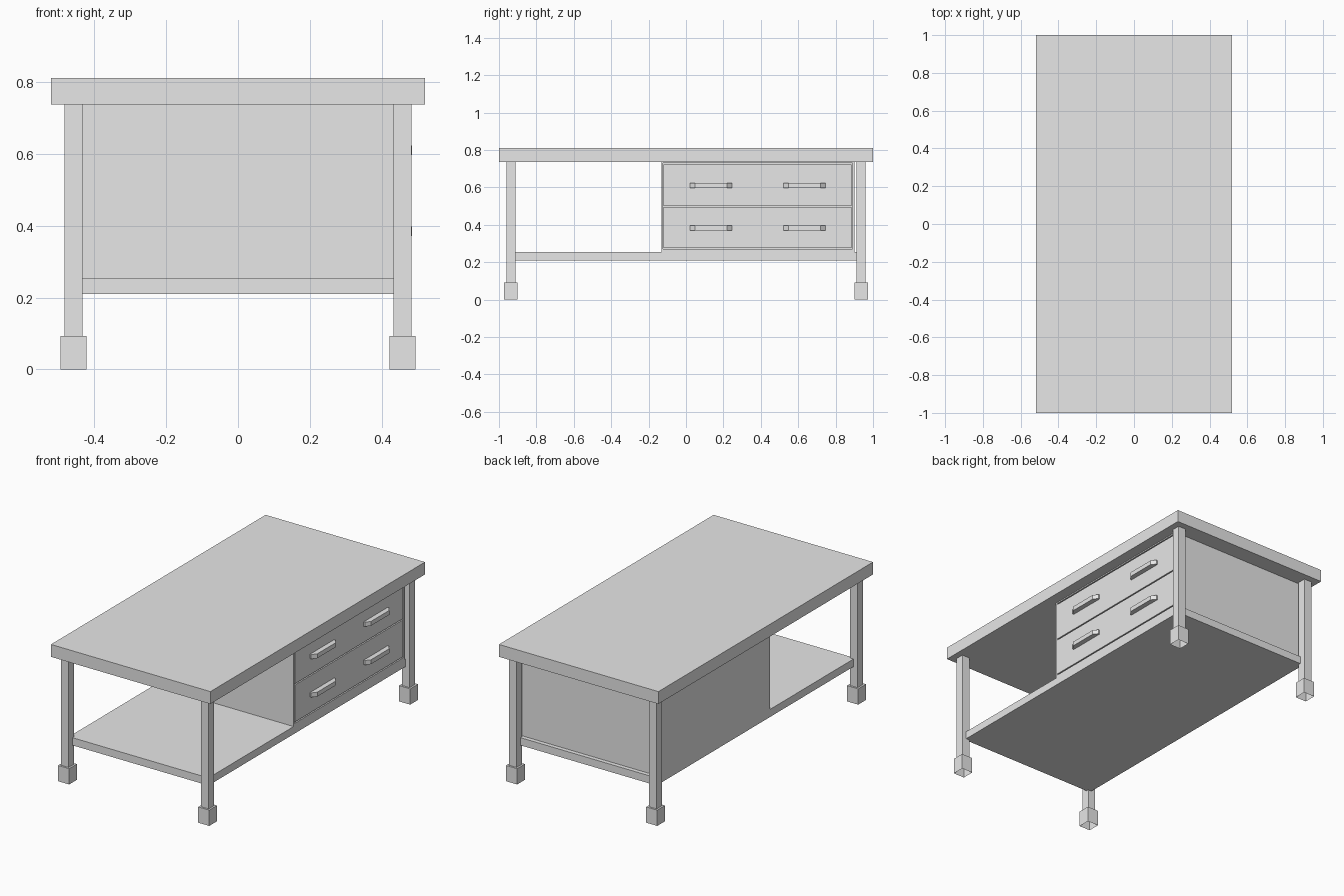
import bpy
import bmesh

cube = bpy.data.objects.get("Cube")
if cube:
    bpy.data.objects.remove(cube, do_unlink=True)

# Single plain finish
grey = bpy.data.materials.new("plain grey")
grey.use_nodes = True
color = (0.8, 0.8, 0.8, 1)
grey.diffuse_color = color
grey.node_tree.nodes["Principled BSDF"].inputs["Base Color"].default_value = color


def finish(name, bm):
    bmesh.ops.recalc_face_normals(bm, faces=bm.faces)
    mesh = bpy.data.meshes.new(name)
    bm.to_mesh(mesh)
    bm.free()
    mesh.materials.append(grey)
    obj = bpy.data.objects.new(name, mesh)
    bpy.context.collection.objects.link(obj)
    return obj


def box(name, x, y, z, open_bottom=False):
    """Box from (min, max) ranges on each axis."""
    bm = bmesh.new()
    bmesh.ops.create_cube(bm, size=1)
    for v in bm.verts:
        v.co = [r[0] if c < 0 else r[1] for c, r in zip(v.co, (x, y, z))]
    if open_bottom:
        low = min(bm.faces, key=lambda f: f.calc_center_median().z)
        bmesh.ops.delete(bm, geom=[low], context='FACES_ONLY')
    return finish(name, bm)


def handle(name, y, z):
    """Pull with slanted ends, drawn in plan and extruded upward."""
    plan = [(FACE - 0.005, -0.112), (FACE + 0.008, -0.112), (PULL, -0.085),
            (PULL, 0.085), (FACE + 0.008, 0.112), (FACE - 0.005, 0.112)]
    bm = bmesh.new()
    face = bm.faces.new([bm.verts.new((px, y + py, z - 0.013)) for px, py in plan])
    top = bmesh.ops.extrude_face_region(bm, geom=[face])["geom"]
    bmesh.ops.translate(bm, vec=(0, 0, 0.026),
                        verts=[g for g in top if isinstance(g, bmesh.types.BMVert)])
    return finish(name, bm)


FACE, PULL = 0.455, 0.484
SHELF_TOP, TOP_UNDER = 0.255, 0.737
CAB_FRONT, CAB_BACK = -0.132, 0.9

# Table top and lower shelf
box("table_top", (-0.52, 0.52), (-1, 1), (TOP_UNDER, 0.81))
box("lower_shelf", (-FACE, FACE), (-0.925, 0.925), (0.21, SHELF_TOP))

# Legs with hollow block feet
for sx, side in ((1, "left"), (-1, "right")):
    for sy, end in ((-1, "front"), (1, "back")):
        cx, cy = sx * 0.457, sy * 0.936
        box(f"{end}_{side}_leg", (cx - 0.025, cx + 0.025),
            (cy - 0.025, cy + 0.025), (0.093, TOP_UNDER))
        box(f"{end}_{side}_foot", (cx - 0.036, cx + 0.036),
            (cy - 0.036, cy + 0.036), (0, 0.093), open_bottom=True)

# Drawer cabinet body and its front frame
INNER = FACE - 0.014
box("cabinet_body", (-FACE, INNER), (CAB_FRONT, CAB_BACK), (SHELF_TOP, TOP_UNDER))
box("frame_front_post", (INNER, FACE), (CAB_FRONT, -0.122), (SHELF_TOP, TOP_UNDER))
box("frame_back_post", (INNER, FACE), (0.889, CAB_BACK), (SHELF_TOP, TOP_UNDER))
box("frame_bottom_rail", (INNER, FACE), (-0.122, 0.889), (SHELF_TOP, 0.27))
box("frame_top_rail", (INNER, FACE), (-0.122, 0.889), (0.73, TOP_UNDER))

# Drawers with two pulls each
for name, low, high, pull_z in (("lower", 0.277, 0.495, 0.384),
                                ("upper", 0.502, 0.723, 0.61)):
    box(f"{name}_drawer", (INNER, FACE), (-0.119, 0.885), (low, high))
    for i, y in enumerate((0.133, 0.633), 1):
        handle(f"{name}_drawer_handle_{i}", y, pull_z)
